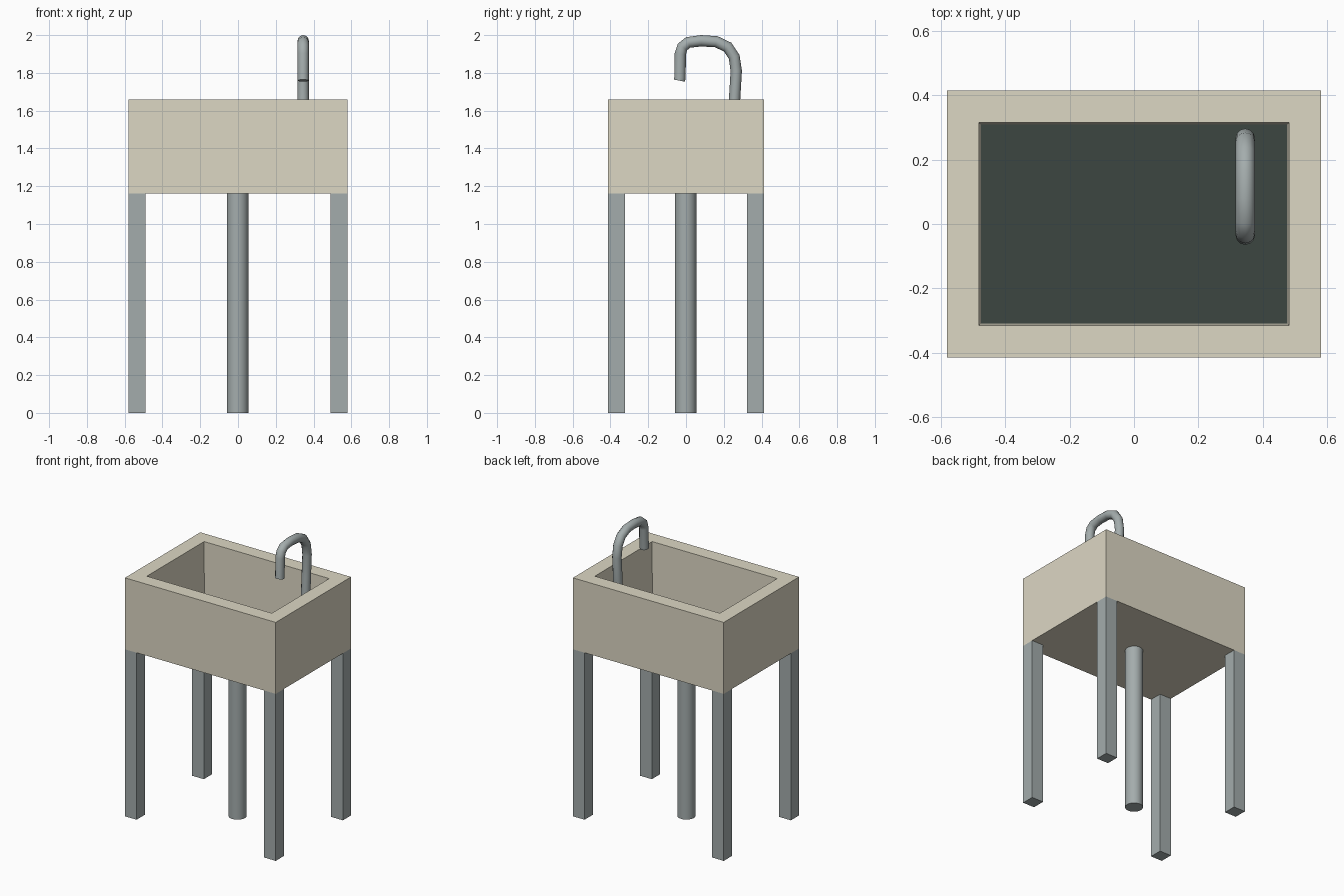
import bpy, bmesh
from mathutils import Vector

cube = bpy.data.objects.get("Cube")
if cube:
    bpy.data.objects.remove(cube, do_unlink=True)


def material(name, rgb):
    m = bpy.data.materials.new(name)
    m.use_nodes = True
    m.diffuse_color = (*rgb, 1)
    m.node_tree.nodes["Principled BSDF"].inputs["Base Color"].default_value = (*rgb, 1)
    return m


stone = material("beige stone", (0.72, 0.68, 0.55))
metal = material("grey metal", (0.37, 0.415, 0.415))
dark = material("dark basin floor", (0.045, 0.061, 0.052))

TOP, UNDER, FLOOR = 1.658, 1.161, 1.23
HALF_X, HALF_Y = 0.58, 0.414


def mesh_object(name, bm, mats):
    bm.normal_update()
    mesh = bpy.data.meshes.new(name)
    bm.to_mesh(mesh)
    bm.free()
    obj = bpy.data.objects.new(name, mesh)
    bpy.context.collection.objects.link(obj)
    for m in mats:
        mesh.materials.append(m)
    return obj


def box(bm, low, high):
    low, high = Vector(low), Vector(high)
    verts = bmesh.ops.create_cube(bm, size=1)["verts"]
    bmesh.ops.scale(bm, vec=high - low, verts=verts)
    bmesh.ops.translate(bm, vec=(low + high) / 2, verts=verts)


def smooth(obj):
    bpy.ops.object.select_all(action="DESELECT")
    obj.select_set(True)
    bpy.context.view_layer.objects.active = obj
    bpy.ops.object.shade_smooth_by_angle(angle=0.9)


# Basin: box with its top inset into a rim, then sunk with slightly tapering walls
bm = bmesh.new()
box(bm, (-HALF_X, -HALF_Y, UNDER), (HALF_X, HALF_Y, TOP))
bm.normal_update()
floor = max(bm.faces, key=lambda f: f.normal.z)
bmesh.ops.inset_region(bm, faces=[floor], thickness=0.099, use_even_offset=True)
floor = bmesh.ops.extrude_discrete_faces(bm, faces=[floor])["faces"][0]
for v in floor.verts:
    v.co.x *= 0.987
    v.co.y *= 0.979
    v.co.z = FLOOR
floor.material_index = 1
mesh_object("basin", bm, [stone, dark])

# Four square legs flush with the basin corners
LEG = 0.09
for side, sx in (("right", -1), ("left", 1)):
    for end, sy in (("front", -1), ("back", 1)):
        bm = bmesh.new()
        cx, cy = sx * (HALF_X - LEG / 2), sy * (HALF_Y - LEG / 2)
        box(bm, (cx - LEG / 2, cy - LEG / 2, 0), (cx + LEG / 2, cy + LEG / 2, UNDER))
        mesh_object(f"{end}_{side}_leg", bm, [metal])

# Drain pipe
bm = bmesh.new()
bmesh.ops.create_cone(bm, cap_ends=True, segments=32, radius1=0.057, radius2=0.057, depth=UNDER)
bmesh.ops.translate(bm, vec=(-0.002, -0.002, UNDER / 2), verts=bm.verts)
smooth(mesh_object("drain_pipe", bm, [metal]))

# Tap: round tube swept along a bent path, standing inside the basin
path = [(-0.035, 1.759), (-0.032, 1.775), (-0.03, 1.9), (-0.019, 1.937), (0.011, 1.961),
        (0.08, 1.97), (0.16, 1.965), (0.22, 1.937), (0.255, 1.885), (0.266, 1.81),
        (0.257, 1.66), (0.235, FLOOR)]
curve = bpy.data.curves.new("tap", "CURVE")
curve.dimensions = "3D"
curve.bevel_depth = 0.03
curve.bevel_resolution = 4
curve.use_fill_caps = True
spline = curve.splines.new("POLY")
spline.points.add(len(path) - 1)
for point, (y, z) in zip(spline.points, path):
    point.co = (0.345, y, z, 1)
curve.materials.append(metal)
tap = bpy.data.objects.new("tap", curve)
bpy.context.collection.objects.link(tap)
bpy.ops.object.select_all(action="DESELECT")
tap.select_set(True)
bpy.context.view_layer.objects.active = tap
bpy.ops.object.convert(target="MESH")
smooth(bpy.context.view_layer.objects.active)
